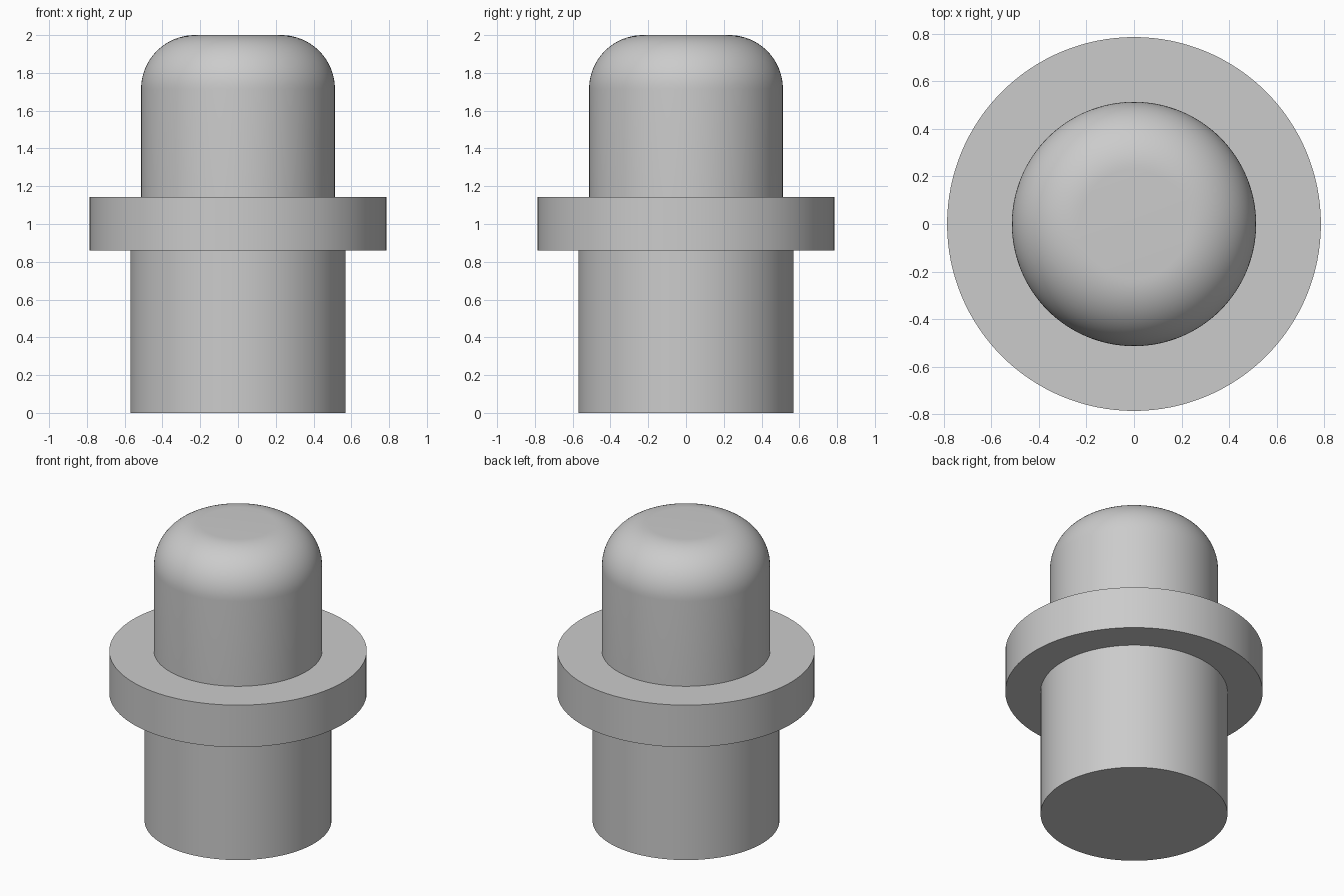
import bpy
import bmesh
from math import sin, cos, pi, radians

SEGMENTS = 128

# Remove the default object
cube = bpy.data.objects.get("Cube")
if cube:
    bpy.data.objects.remove(cube, do_unlink=True)

# Plain grey material
grey = bpy.data.materials.new("plain grey")
grey.use_nodes = True
colour = (0.6, 0.6, 0.6, 1.0)
grey.diffuse_color = colour
grey.node_tree.nodes["Principled BSDF"].inputs["Base Color"].default_value = colour


def lathe(name, profile):
    """Revolve a (radius, height) profile about z and cap both ends."""
    bm = bmesh.new()
    rings = [[bm.verts.new((r * cos(2 * pi * i / SEGMENTS),
                            r * sin(2 * pi * i / SEGMENTS), z))
              for i in range(SEGMENTS)] for r, z in profile]
    for low, high in zip(rings, rings[1:]):
        for i in range(SEGMENTS):
            j = (i + 1) % SEGMENTS
            bm.faces.new((low[i], low[j], high[j], high[i]))
    bm.faces.new(rings[0][::-1])
    bm.faces.new(rings[-1])
    mesh = bpy.data.meshes.new(name)
    bm.to_mesh(mesh)
    bm.free()
    mesh.materials.append(grey)
    obj = bpy.data.objects.new(name, mesh)
    bpy.context.collection.objects.link(obj)
    bpy.ops.object.select_all(action='DESELECT')
    obj.select_set(True)
    bpy.context.view_layer.objects.active = obj
    bpy.ops.object.shade_smooth_by_angle(angle=radians(30))
    return obj


# One turned solid: lower shank, flange, and upper shank with a rounded end
shank_r, flange_r, tip_r = 0.57, 0.785, 0.513
flange_bottom, flange_top, top = 0.86, 1.143, 2.0
fillet, steps = 0.285, 20

profile = [(shank_r, 0), (shank_r, flange_bottom),
           (flange_r, flange_bottom), (flange_r, flange_top),
           (tip_r, flange_top)]
for k in range(steps + 1):
    a = pi / 2 * k / steps
    profile.append((tip_r - fillet + fillet * cos(a),
                    top - fillet + fillet * sin(a)))

lathe("flanged_pin", profile)
